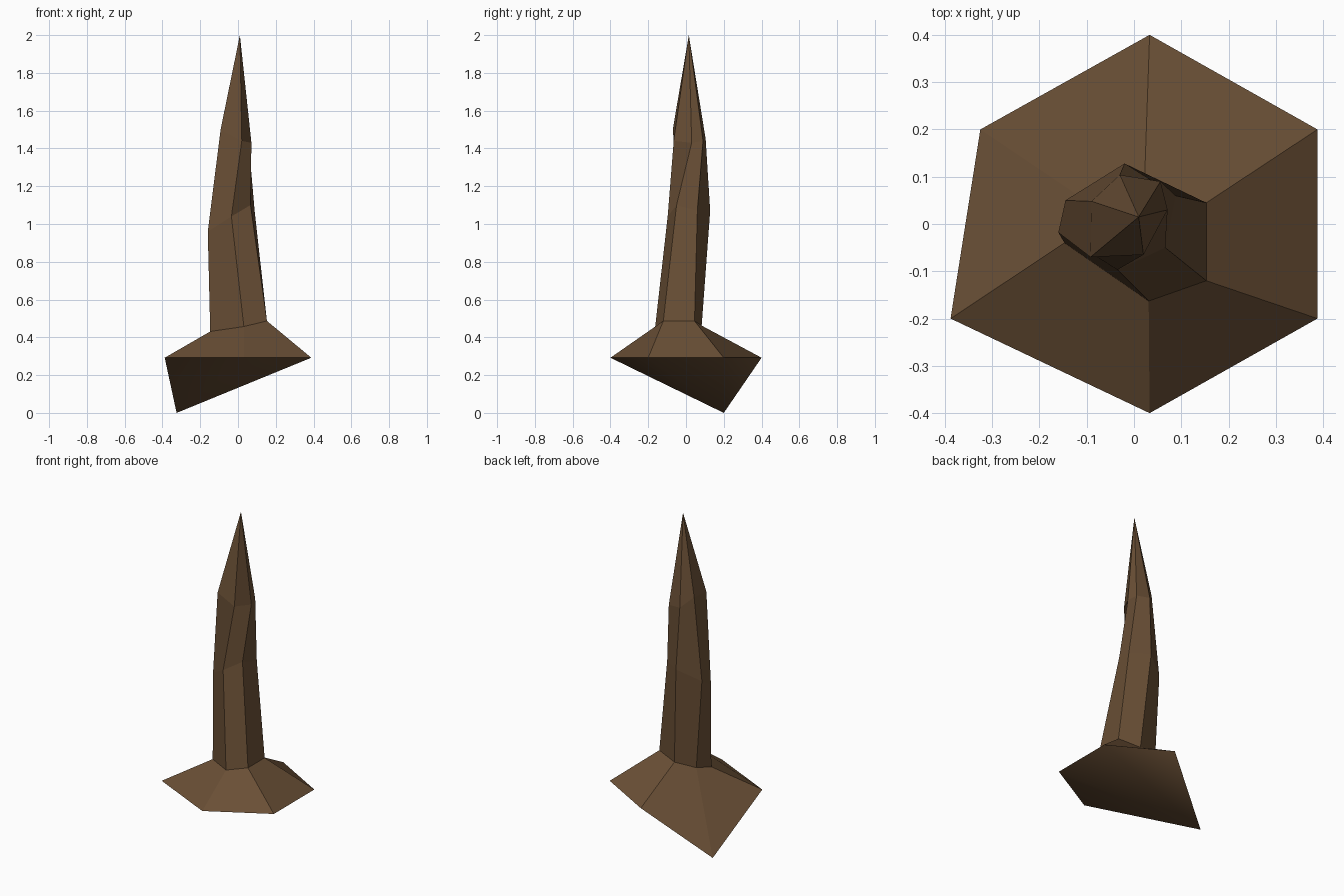
import bpy
import bmesh

# Remove the default cube only
default_cube = bpy.data.objects.get("Cube")
if default_cube:
    bpy.data.objects.remove(default_cube, do_unlink=True)

# One flat brown for the whole model
brown = bpy.data.materials.new("dark_brown")
brown.use_nodes = True
colour = (0.142, 0.078, 0.036, 1.0)
brown.diffuse_color = colour
brown.node_tree.nodes["Principled BSDF"].inputs["Base Color"].default_value = colour

# Six-sided cross-sections, counter-clockwise from the low rear corner
rim = [(-.325, .2, 0), (-.388, -.2, .292), (.033, -.4, .292),
       (.388, -.2, .292), (.388, .2, .292), (.033, .4, .292)]
collar = [(-.11, .055, .452), (-.147, -.04, .431), (.031, -.163, .457),
          (.153, -.12, .487), (.153, .045, .487), (.022, .083, .462)]
middle = [(-.145, .05, 1), (-.16, -.018, .96), (-.035, -.097, 1.04),
          (.066, -.05, 1.1), (.088, .06, 1.07), (-.02, .128, 1.07)]
shoulder = [(-.09, .048, 1.51), (-.092, -.07, 1.5), (.02, -.065, 1.44),
            (.071, .03, 1.43), (.056, .09, 1.44), (-.03, .104, 1.45)]
tip = (.01, .015, 2)


def add_ring(bm, points):
    return [bm.verts.new(point) for point in points]


def bridge(bm, lower, upper):
    """Join two rings with flat side faces."""
    count = len(lower)
    for i in range(count):
        j = (i + 1) % count
        bm.faces.new((lower[i], lower[j], upper[j], upper[i]))


def finish(bm, name):
    """Turn the mesh under construction into a coloured object."""
    mesh = bpy.data.meshes.new(name)
    bm.to_mesh(mesh)
    bm.free()
    mesh.materials.append(brown)
    obj = bpy.data.objects.new(name, mesh)
    bpy.context.collection.objects.link(obj)


# Flared base: sloping top, underside fanned out from its lowest corner
bm = bmesh.new()
outer = add_ring(bm, rim)
inner = add_ring(bm, collar)
bridge(bm, outer, inner)
low_corner = outer[0]
for first, second in zip(outer[1:], outer[2:]):
    face = bm.faces.new((low_corner, second, first))
    face.smooth = True
# Keep every edge crisp except those inside the underside
for edge in bm.edges:
    edge.smooth = all(face.smooth for face in edge.link_faces)
finish(bm, "flared_base")

# Crooked spike: three rings drawn to a point
bm = bmesh.new()
rings = [add_ring(bm, points) for points in (collar, middle, shoulder)]
for lower, upper in zip(rings, rings[1:]):
    bridge(bm, lower, upper)
apex = bm.verts.new(tip)
top_ring = rings[-1]
for i, vert in enumerate(top_ring):
    bm.faces.new((vert, top_ring[(i + 1) % len(top_ring)], apex))
finish(bm, "spike")
